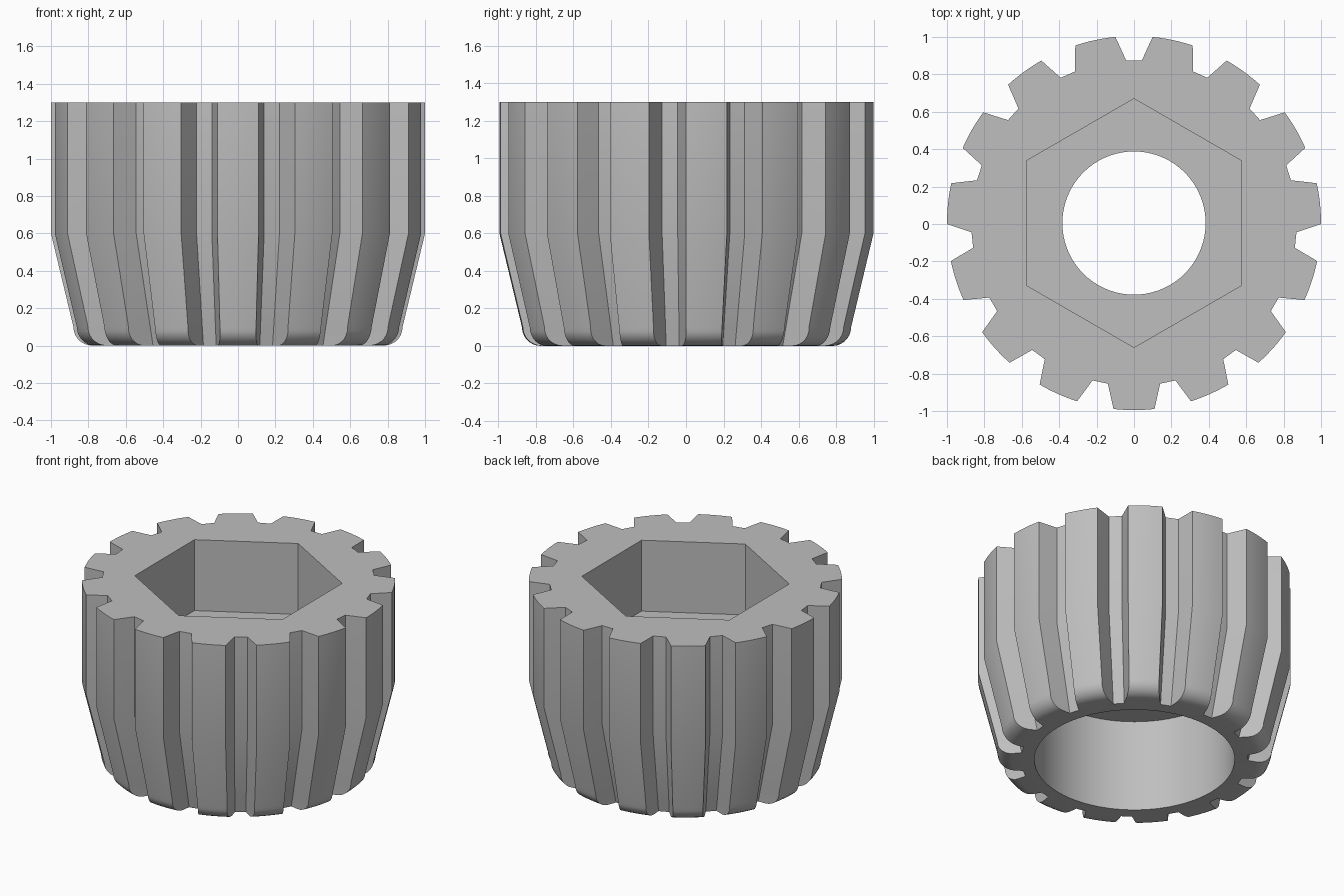
import bpy
import bmesh
from math import sin, cos, radians, pi

cube = bpy.data.objects.get("Cube")
if cube:
    bpy.data.objects.remove(cube, do_unlink=True)

TEETH = 15
HEIGHT = 1.3
TAPER_Z = 0.6            # the straight wall ends here
DRAFT = 0.24             # inward slope of the lower wall
DEPTH = 0.13             # groove depth
TIP, FOOT = 6.3, 9.25    # half angles of a tooth at its tip and foot
CENTRE_Y = 0.005
FLOOR_Z, WEB_Z = 0.80, 0.65
HOLE_R, BORE_R, HEX_R = 0.383, 0.64, 0.665

bm = bmesh.new()


def point(r, angle, z):
    return bm.verts.new((r * cos(angle), CENTRE_Y + r * sin(angle), z))


def circle(r, z, count, start=0.0):
    return [point(r, start + 2 * pi * i / count, z) for i in range(count)]


def drafted_radius(z):
    return 1.0 - DRAFT * max(0.0, TAPER_Z - z)


def gear_ring(z, tip_r):
    """Toothed outline whose flanks follow one constant groove section."""
    full = drafted_radius(z)
    root = full - DEPTH
    half = TIP + (FOOT - TIP) * (full - tip_r) / DEPTH
    ring = []
    for i in range(TEETH):
        mid = -90 + i * 360 / TEETH
        ring.append(point(root, radians(mid - FOOT), z))
        for k in range(7):
            ring.append(point(tip_r, radians(mid + half * (k / 3 - 1)), z))
        ring.append(point(root, radians(mid + FOOT), z))
    return ring


def wall(a, b):
    for i in range(len(a)):
        j = (i + 1) % len(a)
        bm.faces.new((a[i], a[j], b[j], b[i]))


def flat_ring(outer, inner):
    """Flat face between two loops in one plane."""
    edges = []
    for loop in (outer, inner):
        for i, v in enumerate(loop):
            pair = (v, loop[(i + 1) % len(loop)])
            edges.append(bm.edges.get(pair) or bm.edges.new(pair))
    bmesh.ops.triangle_fill(bm, edges=edges, use_beauty=True)


# Toothed outside: straight wall, tapered wall, rounded lower edge
levels = [(HEIGHT, 1.0), (TAPER_Z, 1.0)]
FILLET = 0.1
start_r = drafted_radius(FILLET)
for k in range(8):
    a = k / 7 * pi / 2
    levels.append((FILLET * (1 - sin(a)), start_r - FILLET * (1 - cos(a))))
rings = [gear_ring(z, r) for z, r in levels]
for upper, lower in zip(rings, rings[1:]):
    wall(upper, lower)

# Hexagonal socket, central hole and lower counterbore
hex_top = circle(HEX_R, HEIGHT, 6, pi / 2)
hex_floor = circle(HEX_R, FLOOR_Z, 6, pi / 2)
hole_top = circle(HOLE_R, FLOOR_Z, 72)
hole_low = circle(HOLE_R, WEB_Z, 72)
bore_top = circle(BORE_R, WEB_Z, 72)
bore_low = circle(BORE_R, 0, 72)
for a, b in ((hex_top, hex_floor), (hole_top, hole_low), (bore_top, bore_low)):
    wall(a, b)
for a, b in ((rings[0], hex_top), (hex_floor, hole_top),
             (bore_top, hole_low), (rings[-1], bore_low)):
    flat_ring(a, b)
bmesh.ops.recalc_face_normals(bm, faces=bm.faces[:])

mesh = bpy.data.meshes.new("toothed_socket")
bm.to_mesh(mesh)
bm.free()
socket = bpy.data.objects.new("toothed_socket", mesh)
bpy.context.collection.objects.link(socket)

# Plain grey material
grey = bpy.data.materials.new("plain grey")
grey.use_nodes = True
colour = (0.52, 0.52, 0.52, 1)
grey.diffuse_color = colour
grey.node_tree.nodes["Principled BSDF"].inputs["Base Color"].default_value = colour
mesh.materials.append(grey)

# Smooth curves with sharp edges kept
bpy.ops.object.select_all(action="DESELECT")
socket.select_set(True)
bpy.context.view_layer.objects.active = socket
bpy.ops.object.shade_smooth_by_angle(angle=radians(30))
